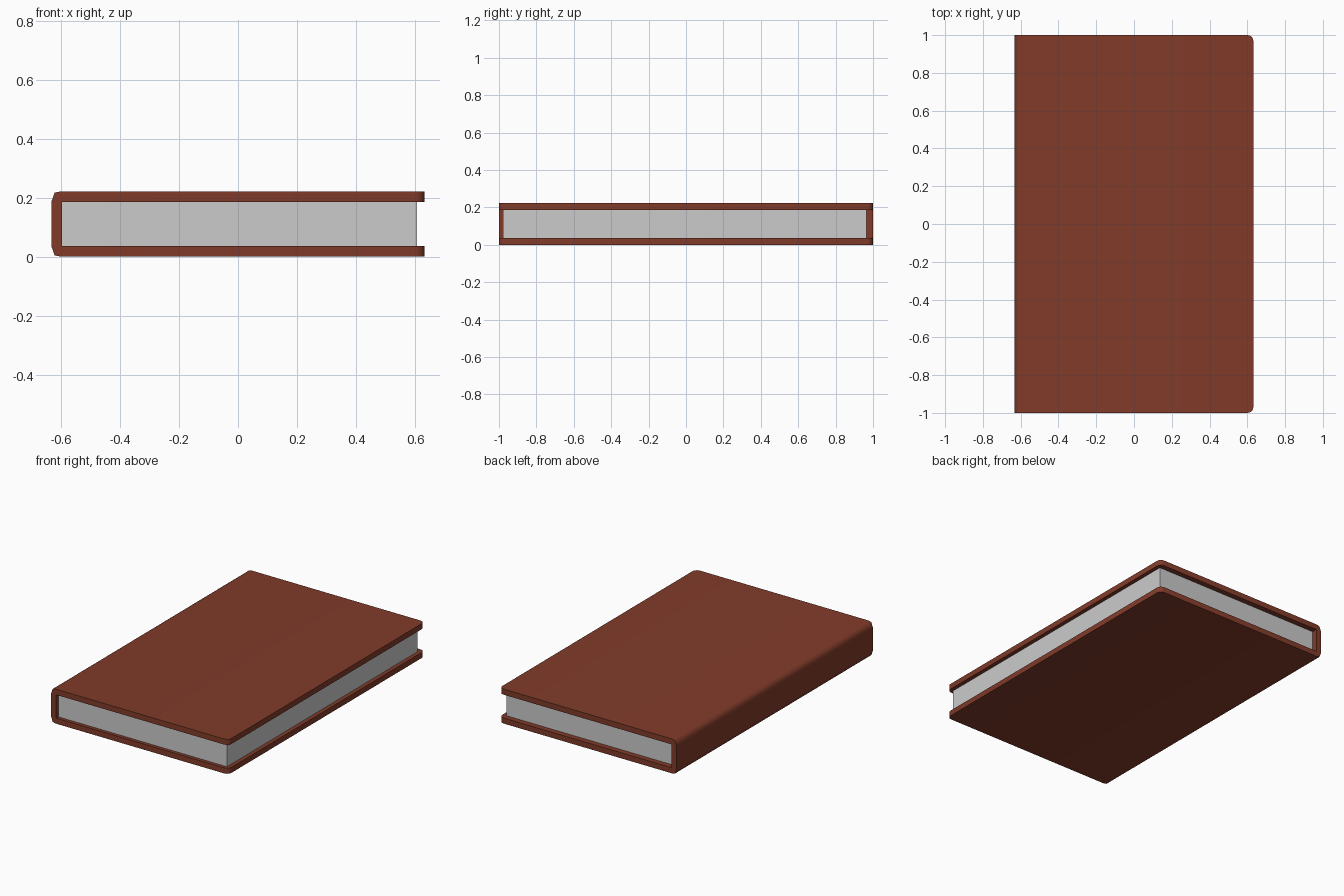
import bpy, bmesh, math

if "Cube" in bpy.data.objects:
    bpy.data.objects.remove(bpy.data.objects["Cube"])

H = 0.222           # overall thickness
T = 0.036           # cover board thickness
X = 0.632           # half width
INNER = -0.597      # inside face of the spine


def finish(name, bm):
    bmesh.ops.recalc_face_normals(bm, faces=bm.faces)
    mesh = bpy.data.meshes.new(name)
    bm.to_mesh(mesh)
    bm.free()
    obj = bpy.data.objects.new(name, mesh)
    bpy.context.collection.objects.link(obj)
    return obj


# Wrap-around cover: C-shaped profile extruded along the spine
upper_outer = [(X, H), (-0.6, H), (-0.622, H - 0.005), (-X, H - 0.034)]
upper_inner = [(INNER, H - T), (X, H - T)]
mirror = lambda pts: [(x, H - z) for x, z in reversed(pts)]
profile = upper_outer + mirror(upper_outer) + mirror(upper_inner) + upper_inner

bm = bmesh.new()
face = bm.faces.new([bm.verts.new((x, -1, z)) for x, z in profile])
ext = bmesh.ops.extrude_face_region(bm, geom=[face])
bmesh.ops.translate(bm, vec=(0, 2, 0),
                    verts=[v for v in ext["geom"] if isinstance(v, bmesh.types.BMVert)])

# Rounded fore-edge corners on both boards
corners = [e for e in bm.edges
           if all(v.co.x > X - 0.001 for v in e.verts)
           and abs(e.verts[0].co.y - e.verts[1].co.y) < 0.001]
bmesh.ops.bevel(bm, geom=corners, offset=0.03, segments=3, profile=0.5, affect='EDGES')
cover = finish("cover", bm)

leather = bpy.data.materials.new("brown_leather")
leather.diffuse_color = (0.22, 0.044, 0.023, 1)
leather.use_nodes = True
leather.node_tree.nodes["Principled BSDF"].inputs["Base Color"].default_value = leather.diffuse_color
cover.data.materials.append(leather)
bpy.context.view_layer.objects.active = cover
cover.select_set(True)
bpy.ops.object.shade_smooth_by_angle(angle=math.radians(60))

# Page block, set back from the open edges
bm = bmesh.new()
bmesh.ops.create_cube(bm, size=1)
y0, y1, x1 = -0.978, 0.965, 0.606
bmesh.ops.scale(bm, vec=(x1 - INNER, y1 - y0, H - 2 * T), verts=bm.verts)
bmesh.ops.translate(bm, vec=((x1 + INNER) / 2, (y0 + y1) / 2, H / 2), verts=bm.verts)
finish("pages", bm)
